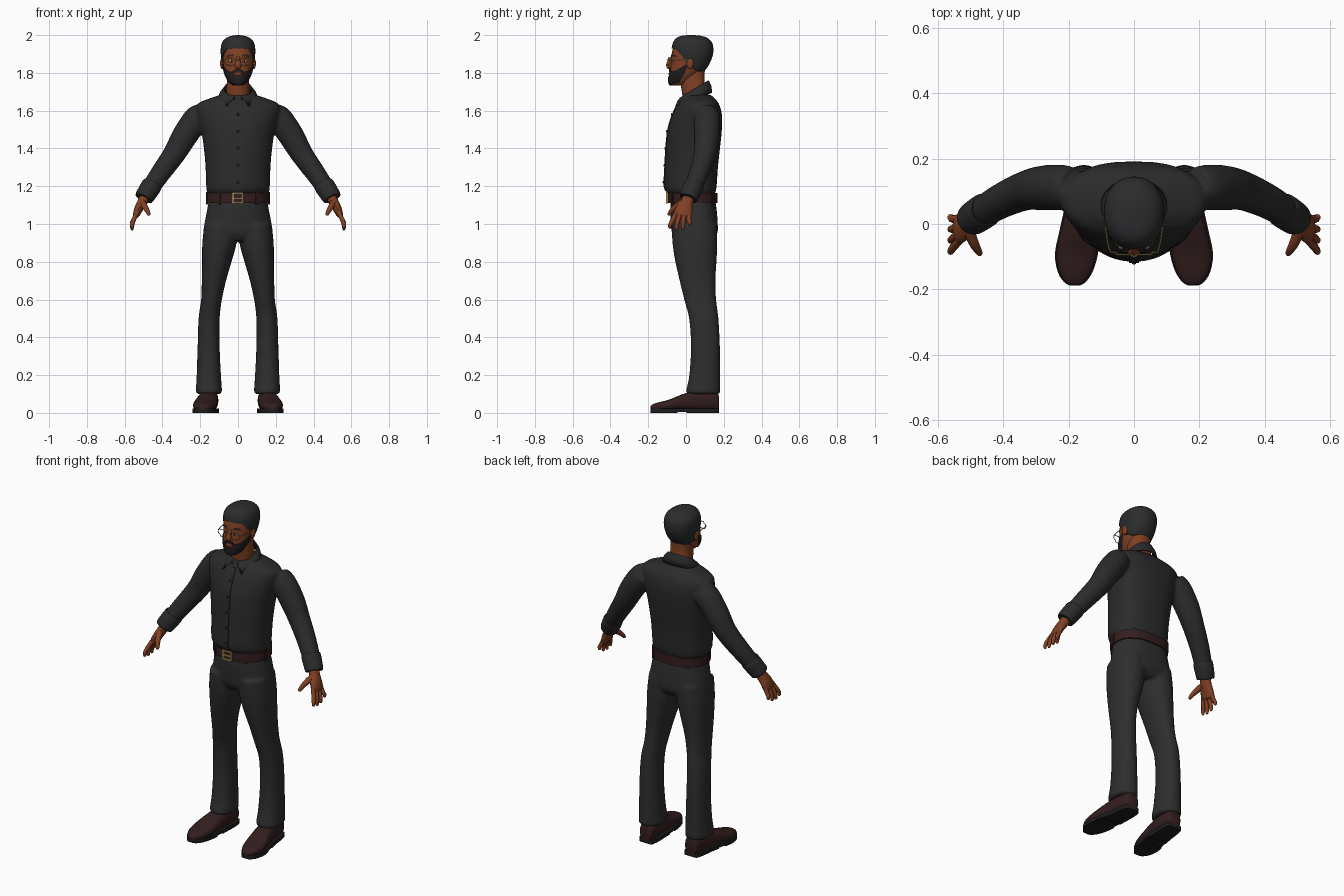
import bpy, bmesh, math
from mathutils import Vector

if "Cube" in bpy.data.objects:
    bpy.data.objects.remove(bpy.data.objects["Cube"])

def material(name, r, g, b):
    m = bpy.data.materials.new(name)
    m.diffuse_color = (r, g, b, 1)
    m.use_nodes = True
    m.node_tree.nodes["Principled BSDF"].inputs["Base Color"].default_value = m.diffuse_color
    return m

SHIRT = material("charcoal shirt", .024, .024, .025)
PANTS = material("dark grey trousers", .027, .027, .027)
HAIR = material("black hair", .024, .025, .026)
BEARD = material("beard", .014, .012, .012)
SKIN = material("brown skin", .22, .052, .017)
LEATHER = material("brown leather", .034, .013, .013)
SOLE = material("black sole", .012, .012, .012)
GOLD = material("gold", .55, .36, .12)
EYE = material("eye white", .5, .45, .4)

def dense(rows, n=4):
    """Catmull-Rom refinement of rows of numbers."""
    out = []
    for i in range(len(rows) - 1):
        p0, p1, p2, p3 = rows[max(i - 1, 0)], rows[i], rows[i + 1], rows[min(i + 2, len(rows) - 1)]
        for k in range(n):
            t = k / n
            out.append(tuple(.5 * (2 * b + (c - a) * t + (2 * a - 5 * b + 4 * c - d) * t * t
                                   + (3 * b - a - 3 * c + d) * t ** 3)
                             for a, b, c, d in zip(p0, p1, p2, p3)))
    return out + [tuple(rows[-1])]

def lerp_table(table, x):
    """Linear look-up; returns the remaining columns."""
    if x <= table[0][0]:
        return table[0][1:]
    for a, b in zip(table, table[1:]):
        if x <= b[0]:
            t = (x - a[0]) / max(b[0] - a[0], 1e-9)
            return tuple(p + (q - p) * t for p, q in zip(a[1:], b[1:]))
    return table[-1][1:]

def build(name, mat, shells, closed=True, caps=True, angle=40):
    """One object from shells, each a list of point rows."""
    bm = bmesh.new()
    for rows in shells:
        vs = [[bm.verts.new(p) for p in r] for r in rows]
        n = len(vs[0])
        for a, b in zip(vs, vs[1:]):
            for i in range(n if closed else n - 1):
                j = (i + 1) % n
                bm.faces.new((a[i], a[j], b[j], b[i]))
        if closed and caps:
            bm.faces.new(vs[0])
            bm.faces.new(vs[-1])
    bmesh.ops.recalc_face_normals(bm, faces=bm.faces)
    me = bpy.data.meshes.new(name)
    bm.to_mesh(me)
    bm.free()
    me.materials.append(mat)
    me.polygons.foreach_set("use_smooth", [True] * len(me.polygons))
    me.set_sharp_from_angle(angle=math.radians(angle))
    ob = bpy.data.objects.new(name, me)
    bpy.context.collection.objects.link(ob)
    return ob

def section(row, a, ef=2, eb=2.6):
    """Point on a body outline; a = 0 faces front. row = z, cx, half width, front y, back y."""
    z, cx, hw, yf, yb = row
    s, c = math.sin(a), -math.cos(a)
    e = 2 / (ef if c < 0 else eb)
    return Vector((cx + hw * math.copysign(abs(s) ** e, s),
                   (yf + yb) / 2 + (yb - yf) / 2 * math.copysign(abs(c) ** e, c), z))

def loft(rows, n=32, k=4, **kw):
    return [[section(r, 2 * math.pi * i / n, **kw) for i in range(n)] for r in dense(rows, k)]

def tube(rows, n=12, k=4, ref=(0, 1, 0)):
    """Tube along x, y, z with radius ra along ref and rb across it."""
    d, ref, out = dense(rows, k), Vector(ref), []
    for i, r in enumerate(d):
        t = (Vector(d[min(i + 1, len(d) - 1)][:3]) - Vector(d[max(i - 1, 0)][:3])).normalized()
        u = (ref - t * ref.dot(t)).normalized()
        v = t.cross(u)
        ra, rb = r[3], r[-1]
        out.append([Vector(r[:3]) + u * ra * math.cos(2 * math.pi * j / n)
                    + v * rb * math.sin(2 * math.pi * j / n) for j in range(n)])
    return out

def flip(shell):
    return [[Vector((-p[0], p[1], p[2])) for p in r] for r in shell]

def both(shells):
    return shells + [flip(s) for s in shells]

def ball(c, s, n=16, m=10):
    return [[Vector((c[0] + s[0] * math.sin(t) * math.cos(2 * math.pi * i / n),
                     c[1] + s[1] * math.sin(t) * math.sin(2 * math.pi * i / n),
                     c[2] + s[2] * math.cos(t))) for i in range(n)]
            for t in [.05 + (math.pi - .1) * j / m for j in range(m + 1)]]

def box(c, s, rot=0):
    out = []
    for z in (-1, 1):
        out.append([Vector((c[0] + x * s[0] * math.cos(rot) - y * s[1] * math.sin(rot),
                            c[1] + x * s[0] * math.sin(rot) + y * s[1] * math.cos(rot),
                            c[2] + z * s[2])) for x, y in ((-1, -1), (1, -1), (1, 1), (-1, 1))])
    return out

def fuse(ob, voxel=.009, it=5):
    m = ob.modifiers.new("fuse", 'REMESH')
    m.mode, m.voxel_size, m.use_smooth_shade = 'VOXEL', voxel, True
    s = ob.modifiers.new("soften", 'SMOOTH')
    s.factor, s.iterations = .5, it

# shirt body with sleeves
TORSO = [(1.15, 0, .15, -.085, .15), (1.175, 0, .166, -.108, .158), (1.21, 0, .169, -.116, .163),
         (1.3, 0, .172, -.112, .169), (1.4, 0, .181, -.107, .18), (1.5, 0, .196, -.096, .19),
         (1.58, 0, .215, -.072, .19), (1.635, 0, .215, -.045, .175), (1.665, 0, .15, -.025, .152),
         (1.685, 0, .09, -.018, .13)]
SLEEVE = [(.19, .11, 1.58, .064), (.225, .112, 1.55, .07), (.285, .11, 1.462, .068),
          (.338, .1, 1.37, .06), (.415, .066, 1.262, .053), (.488, .02, 1.155, .046)]
fuse(build("shirt", SHIRT, [loft(TORSO)] + both([tube(SLEEVE, 20)])))
build("cuffs", SHIRT, both([tube([(.451, .045, 1.213, .046), (.457, .041, 1.203, .054),
                                  (.493, .017, 1.147, .051), (.5, .012, 1.135, .046)], 20)]))

# button placket and buttons
front = sorted((r[0], r[3]) for r in dense(TORSO))
placket = []
for i in range(25):
    z = 1.175 + .47 * i / 24
    y = lerp_table(front, z)[0]
    placket.append([(-.016, y + .008, z), (-.015, y - .003, z), (.015, y - .003, z), (.016, y + .008, z)])
build("placket", SHIRT, [placket])
build("buttons", SOLE, [ball((0, lerp_table(front, z)[0] - .004, z), (.007, .004, .007), 10, 6)
                        for z in (1.22, 1.31, 1.4, 1.49, 1.58)])

# collar, higher at the back with two front points
collar = [[], [], [], []]
for i in range(41):
    p = math.radians(-168 + 336 * i / 40)
    s, c = math.sin(p), math.cos(p)
    w = max(0, (abs(p) - 1.75) / 1.18) ** 2
    top = Vector((.074 * s, .045 + .074 * c, 1.716 + .045 * c))
    low = Vector((.108 * s, .045 + .094 * c, 1.662 + .033 * c))
    low = low.lerp(Vector((math.copysign(.066, s), -.054, 1.626)), w)
    collar[0].append(top + Vector((-.004 * s, -.004 * c, -.03)))
    collar[1].append(top)
    collar[2].append(top.lerp(low, .5) + Vector((.005 * s, .005 * c, .004)))
    collar[3].append(low)
ob = build("collar", SHIRT, [collar], closed=False)
ob.modifiers.new("thickness", 'SOLIDIFY').thickness = .006

# trousers
PELVIS = [(1.14, 0, .153, -.08, .152), (1.08, 0, .163, -.084, .162), (1.0, 0, .178, -.08, .168),
          (.95, 0, .184, -.074, .166), (.91, 0, .165, -.05, .14)]
legs = [(1.0, 0.01, .178, -.076, .163), (.9, .008, .189, -.072, .166), (.8, .034, .19, -.057, .162),
        (.7, .063, .192, -.034, .156), (.6, .085, .195, -.01, .16), (.5, .097, .209, .016, .172),
        (.35, .097, .214, .026, .18), (.2, .09, .219, .017, .18), (.125, .085, .223, .002, .181),
        (.1, .086, .222, 0, .181)]
LEG = [(z, (a + b) / 2, (b - a) / 2, f, k) for z, a, b, f, k in legs]
fuse(build("trousers", PANTS, [loft(PELVIS)] + both([loft(LEG, 24, ef=2.2, eb=2.2)])))

# belt, loops and buckle
BELT = (1.137, 0, .165, -.098, .166)
band = [[section((z, 0, .165 - d, -.098 + d, .166 - d), 2 * math.pi * i / 48) for i in range(48)]
        for z, d in ((1.11, .015), (1.11, 0), (1.163, 0), (1.163, .015))]
build("belt", LEATHER, [band])
loops = []
for a in (.65, 1.5, 2.45):
    p, q = section(BELT, a), section(BELT, a + .02)
    loops.append(box(p, (.008, .004, .033), math.atan2(q.y - p.y, q.x - p.x)))
build("belt_loops", LEATHER, both(loops))
yb = -.101
build("buckle", GOLD, [box((-.027, yb, 1.137), (.005, .005, .029)), box((.022, yb, 1.137), (.004, .005, .029)),
                       box((-.003, yb, 1.162), (.026, .005, .004)), box((-.003, yb, 1.112), (.026, .005, .004)),
                       box((0, yb - .002, 1.137), (.022, .004, .004))])

# shoes: y, centre x, half width, top z
SHOE = [(.174, .15, .028, .085), (.165, .15, .04, .11), (.12, .152, .048, .118), (.05, .157, .052, .118),
        (-.02, .166, .058, .098), (-.09, .176, .062, .07), (-.145, .18, .05, .056),
        (-.177, .181, .03, .045), (-.188, .181, .012, .034)]
shoe = []
for y, cx, hw, zt in dense(SHOE):
    ring = []
    for i in range(20):
        s, c = math.sin(math.pi * i / 10), math.cos(math.pi * i / 10)
        ring.append((cx + hw * math.copysign(abs(s) ** .8, s), y,
                     (zt + .012) / 2 + (zt - .012) / 2 * math.copysign(abs(c) ** .8, c)))
    shoe.append(ring)
build("shoes", LEATHER, both([shoe]))

def sole(rows, z0, z1):
    edge = [(cx + hw + .004, y) for y, cx, hw, _ in rows] + [(cx - hw - .004, y) for y, cx, hw, _ in rows[::-1]]
    return [[(x, y, z) for x, y in edge] for z in (z0, z1)]
fine = dense(SHOE, 3)
build("soles", SOLE, both([sole(fine, .006, .024), sole(fine[:12], 0, .012), sole(fine[13:], 0, .012)]))

# hands: palm, four fingers, thumb
hand = [tube([(.485, .02, 1.16, .03, .028), (.507, .004, 1.115, .034, .026), (.526, -.01, 1.08, .045, .023),
              (.538, -.016, 1.05, .046, .018), (.541, -.018, 1.038, .038, .012)], 16)]
for y0, y1, zt in ((-.05, -.084, .975), (-.028, -.05, .966), (-.005, -.016, .97), (.018, .02, .99)):
    hand.append(tube([(.533, y0, 1.065, .012), (.553, (y0 + y1) / 2 - .004, 1.02, .0125),
                      (.561, y1, zt + .02, .0105), (.56, y1, zt + .005, .008), (.559, y1, zt, .003)], 10, 3))
hand.append(tube([(.508, -.015, 1.115, .018), (.492, -.055, 1.09, .016), (.478, -.08, 1.066, .012),
                  (.472, -.09, 1.05, .009), (.471, -.092, 1.045, .003)], 10, 3, ref=(1, 0, 0)))
build("hands", SKIN, both(hand))

# neck and head
NECK = [(1.63, 0, .06, -.01, .12), (1.7, 0, .062, -.022, .108), (1.76, 0, .058, -.03, .098), (1.82, 0, .056, -.03, .1)]
HEAD = dense([(1.733, 0, .024, -.08, -.015), (1.745, 0, .04, -.087, .015), (1.77, 0, .056, -.089, .045),
              (1.8, 0, .069, -.085, .078), (1.85, 0, .079, -.08, .11), (1.9, 0, .082, -.076, .128),
              (1.95, 0, .075, -.06, .12), (1.985, 0, .045, -.02, .085)])
build("neck", SKIN, [loft(NECK)])
build("head", SKIN, [[[section(r, 2 * math.pi * i / 40, 2.3, 2.2) for i in range(40)] for r in HEAD]])
build("ears", SKIN, both([ball((.084, .022, 1.85), (.011, .019, .03))]))
build("nose", SKIN, [tube([(0, -.074, 1.885, .008), (0, -.082, 1.865, .012), (0, -.088, 1.845, .017),
                           (0, -.084, 1.832, .017, .012), (0, -.078, 1.826, .006)], 12)])
build("lips", SKIN, [ball((0, -.084, 1.795), (.022, .008, .009))])
build("eyes", EYE, both([ball((.033, -.068, 1.862), (.015, .01, .007))]))
build("pupils", SOLE, both([ball((.033, -.075, 1.862), (.006, .005, .006), 10, 6)]))

# hair cap following a hairline: angle from front, lower edge
HAIRLINE = [(0, 1.93), (.7, 1.926), (1.0, 1.9), (1.3, 1.865), (1.5, 1.83), (2, 1.812), (3.15, 1.797)]
CAP = dense([(1.79, 0, .06, -.05, .078), (1.83, 0, .081, -.07, .114), (1.88, 0, .089, -.076, .138),
             (1.92, 0, .092, -.077, .145), (1.96, 0, .085, -.069, .138), (1.985, 0, .063, -.05, .113),
             (1.997, 0, .032, -.02, .075), (2.0, 0, .003, .02, .035)])
hair = []
for k in range(-1, 21):
    t = math.sin(max(k, 0) / 20 * math.pi / 2)
    ring = []
    for i in range(64):
        a = 2 * math.pi * i / 64
        lo = lerp_table(HAIRLINE, min(a, 2 * math.pi - a))[0]
        z = lo + (2.0 - lo) * t
        p = section((z,) + lerp_table(CAP, z), a, 2.2, 2.2)
        ring.append(p if k >= 0 else Vector((p.x * .86, .03 + (p.y - .03) * .86, z)))
    hair.append(ring)
build("hair", HAIR, [hair], angle=60)

def patch(a0, a1, low, high, off, n=30, m=6):
    """Thin plate on the head between two edge tables."""
    out = []
    for k in range(-1, m + 2):
        row = []
        for i in range(n + 1):
            a = a0 + (a1 - a0) * i / n
            lo, hi = lerp_table(low, abs(a))[0], lerp_table(high, abs(a))[0]
            z = lo + (hi - lo) * min(max(k / m, 0), 1)
            _, hw, f, b = lerp_table(HEAD, z)
            o = off if 0 <= k <= m else -.012
            row.append(section((z, 0, hw + o, f - o, b + o), a, 2.3, 2.2))
        out.append(row)
    return out

# beard, moustache, brows
build("beard", BEARD, [patch(-1.55, 1.55, [(0, 1.734), (.7, 1.736), (1.55, 1.75)],
                             [(0, 1.782), (.25, 1.784), (.4, 1.805), (.9, 1.81), (1.2, 1.825), (1.55, 1.85)], .006, 48)],
      closed=False, angle=60)
build("moustache", BEARD, [patch(-.42, .42, [(0, 1.808), (.25, 1.803), (.42, 1.788)],
                                 [(0, 1.82), (.25, 1.817), (.42, 1.803)], .006, 20, 3)], closed=False, angle=60)
brow = patch(.2, .75, [(.2, 1.886), (.5, 1.89), (.75, 1.884)], [(.2, 1.894), (.5, 1.899), (.75, 1.888)], .003, 10, 2)
build("brows", HAIR, both([brow]), closed=False)

# glasses: rims, bridge, temples
rim = [(.04 + .032 * math.cos(t), -.094 + .008 * (math.cos(t) > .5), 1.86 + .021 * math.sin(t), .0022)
       for t in [2 * math.pi * i / 20 for i in range(21)]]
temple = [(.072, -.086, 1.866, .0024), (.082, -.05, 1.867, .0024), (.09, .02, 1.868, .0024)]
build("glasses", GOLD, both([tube(rim, 6, 1), tube(temple, 6, 2, ref=(0, 0, 1))])
      + [tube([(-.01, -.095, 1.866, .0022), (0, -.1, 1.87, .0022), (.01, -.095, 1.866, .0022)], 6, 2)])
